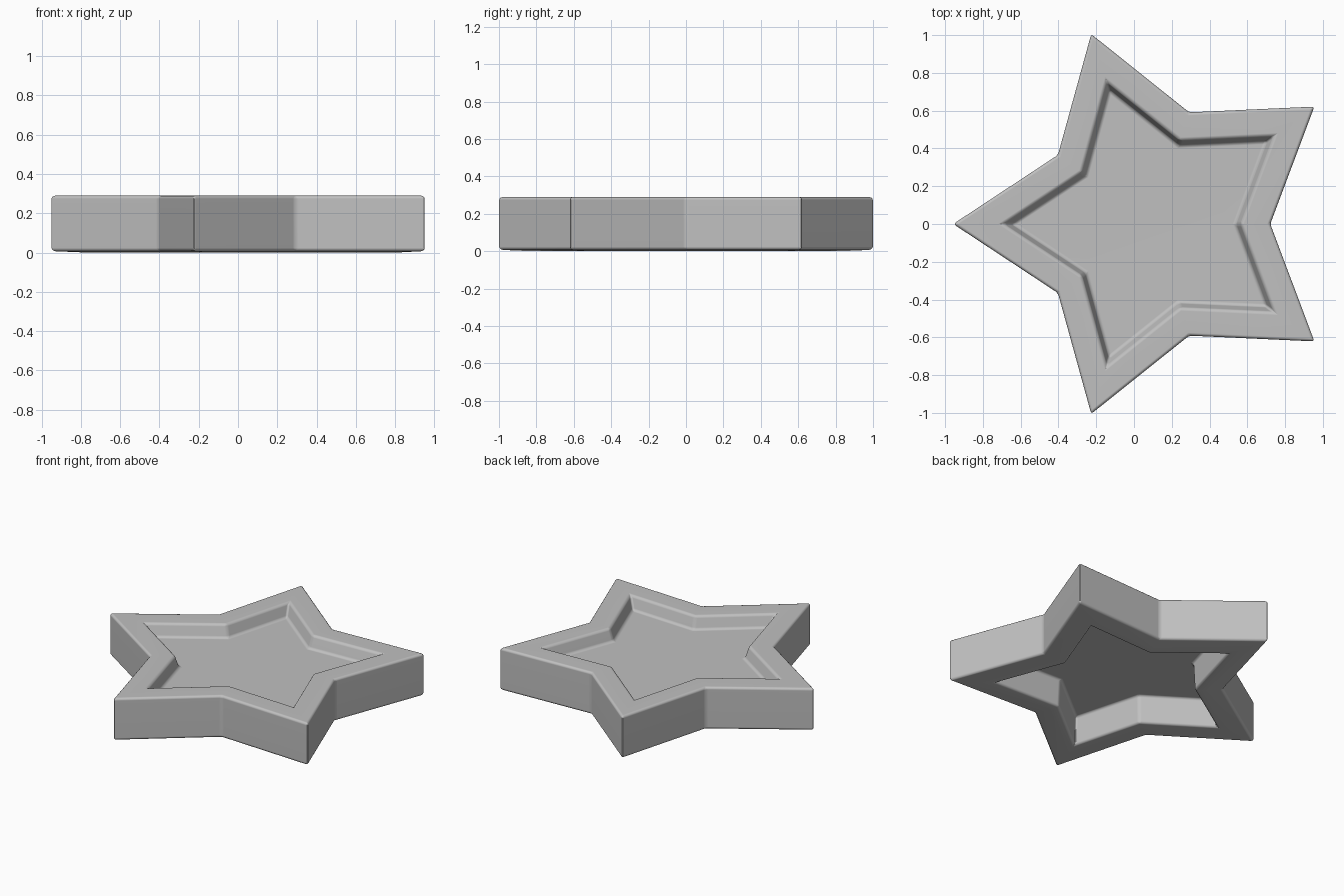
import bpy
import bmesh
from math import cos, sin, pi, radians

cube = bpy.data.objects.get("Cube")
if cube:
    bpy.data.objects.remove(cube, do_unlink=True)

TIP = 1.057        # tip radius before the edges are rounded
NOTCH = 0.588      # notch radius as a share of the tip radius
CENTRE_X = 0.1     # star centre that centres its bounds

# One flat grey for the whole tray
grey = bpy.data.materials.new("light_grey")
grey.use_nodes = True
colour = (0.53, 0.53, 0.53, 1)
grey.diffuse_color = colour
grey.node_tree.nodes["Principled BSDF"].inputs["Base Color"].default_value = colour


def star_ring(bm, scale, z):
    """Five-pointed star outline with one tip towards -x."""
    ring = []
    for i in range(10):
        r = TIP * scale * (NOTCH if i % 2 else 1)
        a = pi + i * pi / 5
        ring.append(bm.verts.new((CENTRE_X + r * cos(a), r * sin(a), z)))
    return ring


# Section from the floor's top, over the rim, to the floor's underside
section = [(0.705, 0.205), (0.75, 0.29), (1, 0.29), (1, 0.008),
           (0.82, 0), (0.72, 0), (0.705, 0.19)]

bm = bmesh.new()
rings = [star_ring(bm, k, z) for k, z in section]
for lower, upper in zip(rings, rings[1:]):
    for i in range(10):
        j = (i + 1) % 10
        bm.faces.new((lower[i], lower[j], upper[j], upper[i]))
bm.faces.new(rings[0])      # floor top
bm.faces.new(rings[-1])     # floor underside
bmesh.ops.recalc_face_normals(bm, faces=bm.faces[:])

mesh = bpy.data.meshes.new("star_tray")
bm.to_mesh(mesh)
bm.free()
mesh.materials.append(grey)
tray = bpy.data.objects.new("star_tray", mesh)
bpy.context.collection.objects.link(tray)

bpy.ops.object.select_all(action='DESELECT')
tray.select_set(True)
bpy.context.view_layer.objects.active = tray

# Small rounded edges, with shading kept flat on the large faces
bevel = tray.modifiers.new("rounded_edges", 'BEVEL')
bevel.width = 0.016
bevel.segments = 3
bevel.limit_method = 'ANGLE'
bevel.angle_limit = radians(30)
bpy.ops.object.modifier_apply(modifier=bevel.name)
bpy.ops.object.shade_smooth_by_angle(angle=radians(40))
weighted = tray.modifiers.new("flat_faces", 'WEIGHTED_NORMAL')
weighted.keep_sharp = True
